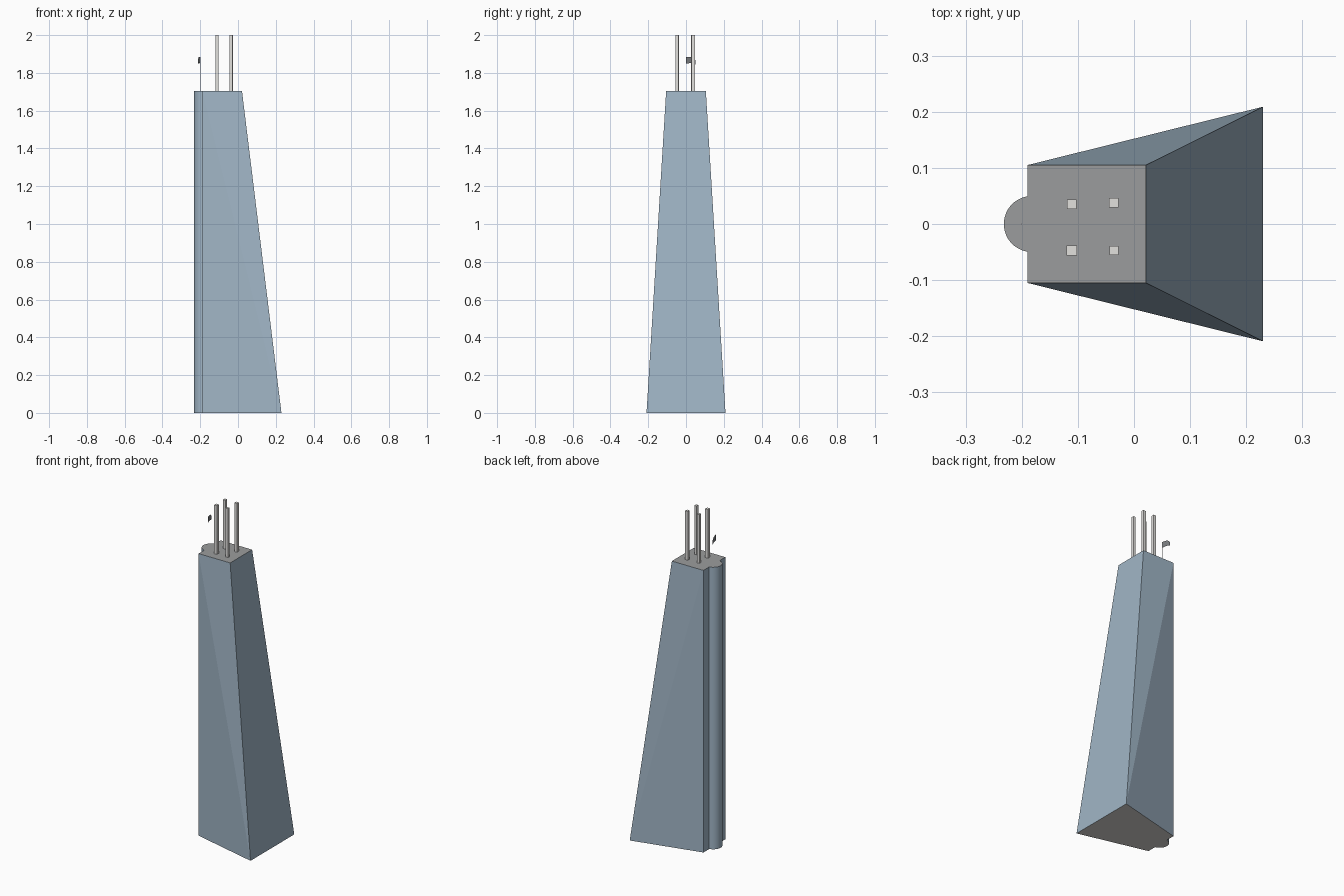
import bpy
import math

if "Cube" in bpy.data.objects:
    bpy.data.objects.remove(bpy.data.objects["Cube"], do_unlink=True)


def material(name, rgb):
    m = bpy.data.materials.new(name)
    m.use_nodes = True
    m.diffuse_color = (*rgb, 1)
    m.node_tree.nodes["Principled BSDF"].inputs["Base Color"].default_value = (*rgb, 1)
    return m


GLASS = material("blue grey glass", (0.35, 0.46, 0.56))
ROOF = material("roof grey", (0.33, 0.335, 0.34))
BASE = material("pale base", (0.68, 0.66, 0.64))
MAST = material("pale metal", (0.76, 0.75, 0.73))
FLAG = material("grey flag", (0.2, 0.21, 0.22))

HEIGHT = 1.705


def build(name, verts, faces, mats):
    mesh = bpy.data.meshes.new(name)
    mesh.from_pydata(verts, [], faces)
    for m in mats:
        mesh.materials.append(m)
    # Upward faces take the second material, downward faces the third
    if len(mats) > 1:
        for p in mesh.polygons:
            p.material_index = 1 if p.normal.z > 0.9 else 2 if p.normal.z < -0.9 else 0
    obj = bpy.data.objects.new(name, mesh)
    bpy.context.collection.objects.link(obj)
    return obj


def loft(name, outline, z0, z1, mats):
    n = len(outline)
    verts = [(x, y, z) for z in (z0, z1) for x, y in outline]
    faces = [tuple(reversed(range(n))), tuple(range(n, 2 * n))]
    faces += [(i, (i + 1) % n, n + (i + 1) % n, n + i) for i in range(n)]
    return build(name, verts, faces, mats)


# Tapering tower: upright back wall, sloping front, each flank folded on a diagonal
back, top_front, foot_front = -0.19, 0.021, 0.23
narrow, wide = 0.105, 0.209
verts = [(back, -narrow, 0), (foot_front, -wide, 0), (foot_front, wide, 0), (back, narrow, 0),
         (back, -narrow, HEIGHT), (top_front, -narrow, HEIGHT),
         (top_front, narrow, HEIGHT), (back, narrow, HEIGHT)]
faces = [(3, 2, 1, 0), (4, 5, 6, 7), (1, 2, 6, 5), (3, 0, 4, 7),
         (0, 1, 4), (1, 5, 4), (2, 3, 7), (2, 7, 6)]
build("tower_body", verts, faces, [GLASS, ROOF, BASE])

# Rounded shaft on the back wall
radius, steps = 0.05, 24
arc = [(-0.182 + radius * math.cos(a), radius * math.sin(a))
       for a in (math.pi * (0.5 + i / steps) for i in range(steps + 1))]
shaft = loft("round_shaft", arc, 0, HEIGHT, [GLASS, ROOF, BASE])
bpy.ops.object.select_all(action="DESELECT")
shaft.select_set(True)
bpy.context.view_layer.objects.active = shaft
bpy.ops.object.shade_smooth_by_angle(angle=math.radians(30))


def square(x, y, w):
    h = w / 2
    return [(x - h, y - h), (x + h, y - h), (x + h, y + h), (x - h, y + h)]


# Four roof antennas
for i, (x, y, w) in enumerate([(-0.111, 0.035, 0.017), (-0.036, 0.038, 0.017),
                               (-0.111, -0.047, 0.018), (-0.036, -0.047, 0.016)]):
    loft(f"antenna_{i + 1}", square(x, y, w), HEIGHT, 2.0, [MAST])

# Hair-thin flagpole with a small flag
loft("flagpole", square(-0.2, 0, 0.0012), HEIGHT, 1.885, [MAST])
flag_edges = [(-0.2, 0, 1.85, 1.885), (-0.208, 0.032, 1.852, 1.885), (-0.2125, 0.05, 1.845, 1.868)]
n = len(flag_edges)
verts = [(x, y, lo) for x, y, lo, hi in flag_edges] + [(x, y, hi) for x, y, lo, hi in flag_edges]
build("flag", verts, [(i, i + 1, n + i + 1, n + i) for i in range(n - 1)], [FLAG])
